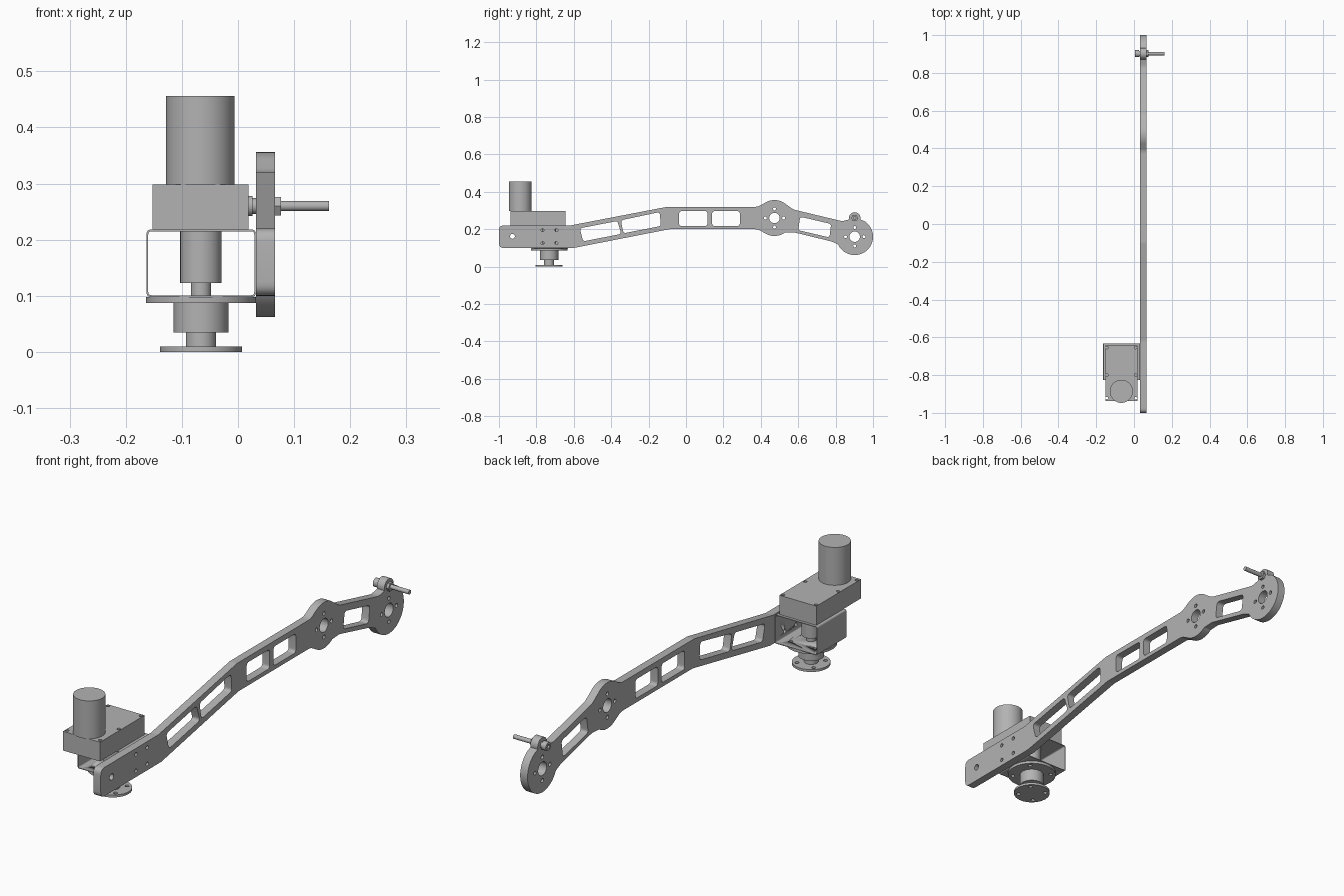
import bpy
from math import sin, cos, pi, radians, tan
from mathutils import Matrix, Vector

if "Cube" in bpy.data.objects:
    bpy.data.objects.remove(bpy.data.objects["Cube"])

GREY = (0.45, 0.45, 0.45, 1)
metal = bpy.data.materials.new("grey metal")
metal.use_nodes = True
metal.diffuse_color = GREY
metal.node_tree.nodes["Principled BSDF"].inputs["Base Color"].default_value = GREY

# Plane of each profile: profile u, profile v and extrusion direction
AXES = {"x": ((0, 1, 0), (0, 0, 1), (1, 0, 0)),
        "y": ((1, 0, 0), (0, 0, 1), (0, -1, 0)),
        "z": ((1, 0, 0), (0, 1, 0), (0, 0, 1))}


def arc(c, r, a0, a1, n=24):
    steps = [radians(a0 + (a1 - a0) * i / n) for i in range(n + 1)]
    return [(c[0] + r * cos(a), c[1] + r * sin(a)) for a in steps]


def circle(u, v, r, n=48):
    return arc((u, v), r, 0, 360, n)[:-1]


def ring(u, v, r, d, n=4, start=0):
    """Small circles of radius r spaced around a centre at distance d."""
    turns = [radians(start) + 2 * pi * i / n for i in range(n)]
    return [circle(u + d * cos(a), v + d * sin(a), r, 16) for a in turns]


def rounded(points, radius, n=6):
    """Round every corner of a polygon; a third value overrides the radius."""
    out = []
    for i, p in enumerate(points):
        r = p[2] if len(p) > 2 else radius
        b = Vector(p[:2])
        a = Vector(points[i - 1][:2]) - b
        c = Vector(points[(i + 1) % len(points)][:2]) - b
        if r == 0:
            out.append(tuple(b))
            continue
        t = min(r / tan(a.angle(c) / 2), a.length * 0.48, c.length * 0.48)
        s, e = b + a.normalized() * t, b + c.normalized() * t
        for k in range(n + 1):
            f = k / n
            out.append(tuple(s * (1 - f) ** 2 + b * 2 * f * (1 - f) + e * f * f))
    return out


def rect(u0, u1, v0, v1):
    return [(u0, v0), (u1, v0), (u1, v1), (u0, v1)]


def plate(name, axis, lo, hi, loops):
    """Extrude an outline, with its holes, from lo to hi along an axis."""
    curve = bpy.data.curves.new(name, "CURVE")
    curve.dimensions, curve.fill_mode = "2D", "BOTH"
    curve.extrude = (hi - lo) / 2
    for loop in loops:
        spline = curve.splines.new("POLY")
        spline.points.add(len(loop) - 1)
        for point, (u, v) in zip(spline.points, loop):
            point.co = (u, v, 0, 1)
        spline.use_cyclic_u = True
    temp = bpy.data.objects.new(name + " profile", curve)
    bpy.context.collection.objects.link(temp)
    mesh = bpy.data.meshes.new_from_object(
        temp.evaluated_get(bpy.context.evaluated_depsgraph_get()))
    bpy.data.objects.remove(temp)
    u, v, w = (Vector(a) for a in AXES[axis])
    basis = Matrix((u, v, w)).transposed().to_4x4()
    middle = Vector([abs(k) for k in w]) * (lo + hi) / 2
    mesh.transform(Matrix.Translation(middle) @ basis)
    mesh.materials.clear()
    mesh.materials.append(metal)
    obj = bpy.data.objects.new(name, mesh)
    bpy.context.collection.objects.link(obj)
    bpy.ops.object.select_all(action="DESELECT")
    obj.select_set(True)
    bpy.context.view_layer.objects.active = obj
    bpy.ops.object.mode_set(mode="EDIT")
    bpy.ops.mesh.select_all(action="SELECT")
    bpy.ops.mesh.remove_doubles(threshold=0.00005)
    bpy.ops.mesh.normals_make_consistent(inside=False)
    bpy.ops.object.mode_set(mode="OBJECT")
    bpy.ops.object.shade_smooth_by_angle(angle=radians(30))
    return obj


# Arm plate: bent beam with a hub, a round end and a small pin lug
HUB, END, LUG = (0.473, 0.26), (0.902, 0.16), (0.902, 0.26)


def sharp(points):
    return [(u, v, 0) for u, v in points]


outline = [(-1, 0.1, 0.025), (-1, 0.22, 0.025), (-0.62, 0.22), (-0.1, 0.32),
           (0.385, 0.32)]
outline += sharp(arc(HUB, 0.096, 120, 60))
outline += [(0.575, 0.305), (0.835, 0.243)]
outline += sharp(arc(LUG, 0.031, 195, -15))
outline += sharp(arc(END, 0.098, 58, -155, 48))
outline += [(0.78, 0.134), (0.575, 0.184)]
outline += sharp(arc(HUB, 0.096, -55, -120))
outline += [(0.385, 0.2), (-0.09, 0.2), (-0.6, 0.1)]

windows = [
    [(-0.568, 0.205), (-0.367, 0.244), (-0.346, 0.175), (-0.55, 0.135)],
    [(-0.348, 0.248), (-0.14, 0.292), (-0.135, 0.217), (-0.335, 0.178)],
    rect(-0.037, 0.115, 0.217, 0.297),
    rect(0.14, 0.288, 0.217, 0.297),
    [(0.61, 0.267), (0.776, 0.228), (0.767, 0.156), (0.6, 0.195)],
]
arm_holes = [rounded(w, 0.015) for w in windows]
for centre in (HUB, END):
    arm_holes.append(circle(*centre, 0.028))
    arm_holes += ring(*centre, 0.008, 0.049)
arm_holes.append(circle(-0.928, 0.162, 0.013, 24))
wall_holes = [circle(y, z, 0.008, 16) for y in (-0.767, -0.693) for z in (0.126, 0.195)]
plate("arm", "x", 0.032, 0.066, [rounded(outline, 0.06)] + arm_holes + wall_holes)

# Pin through the lug: head, collar, nut and rod
for name, lo, hi, r, sides in (("pin_head", 0.004, 0.026, 0.018, 32),
                               ("pin_collar", 0.026, 0.032, 0.014, 32),
                               ("pin_nut", 0.066, 0.077, 0.019, 6),
                               ("pin_rod", 0.077, 0.162, 0.009, 32)):
    loops = [circle(*LUG, r, sides)]
    if name == "pin_head":
        loops.append(circle(*LUG, 0.009, 6))
    plate(name, "x", lo, hi, loops)

# Gearbox with screw holes, and the motor on top
screws = [circle(x, y, 0.007, 16) for x in (-0.143, 0.009) for y in (-0.922, -0.8, -0.654)]
plate("gearbox", "z", 0.218, 0.298, [rect(-0.152, 0.019, -0.938, -0.643)] + screws)
plate("motor", "z", 0.298, 0.456, [circle(-0.067, -0.886, 0.061, 64)])

# Bracket: thin rectangular tube, bolted to the arm and the flange
bracket = plate("bracket", "y", -0.825, -0.632,
                [rounded(rect(-0.163, 0.032, 0.098, 0.218), 0.008),
                 rounded(rect(-0.16, 0.029, 0.101, 0.215), 0.006)])
SHAFT = (-0.066, -0.732)
flange_holes = ring(*SHAFT, 0.008, 0.078, 4, 45)
cutters = [plate("floor_cutter", "z", 0.08, 0.11, [h]) for h in flange_holes]
cutters += [plate("wall_cutter", "x", 0.02, 0.04, [h]) for h in wall_holes]
for cutter in cutters:
    cutter.hide_render = True
    cutter.hide_set(True)
    cut = bracket.modifiers.new("hole", "BOOLEAN")
    cut.operation, cut.solver, cut.object = "DIFFERENCE", "EXACT", cutter
bpy.context.view_layer.update()
cut_mesh = bpy.data.meshes.new_from_object(
    bracket.evaluated_get(bpy.context.evaluated_depsgraph_get()))
bracket.modifiers.clear()
bracket.data = cut_mesh
for cutter in cutters:
    bpy.data.objects.remove(cutter)

# Turning shaft: coupler, neck, bearing flange and mounting foot
for name, lo, hi, r, holes in (
        ("coupler", 0.123, 0.215, 0.037, []),
        ("shaft_neck", 0.098, 0.123, 0.018, []),
        ("bearing_flange", 0.087, 0.098, 0.098, flange_holes),
        ("bearing_housing", 0.035, 0.087, 0.049, []),
        ("foot_neck", 0.01, 0.035, 0.027, []),
        ("foot_disc", 0, 0.01, 0.073, ring(*SHAFT, 0.008, 0.055, 4, 45))):
    plate(name, "z", lo, hi, [circle(*SHAFT, r, 64)] + holes)
